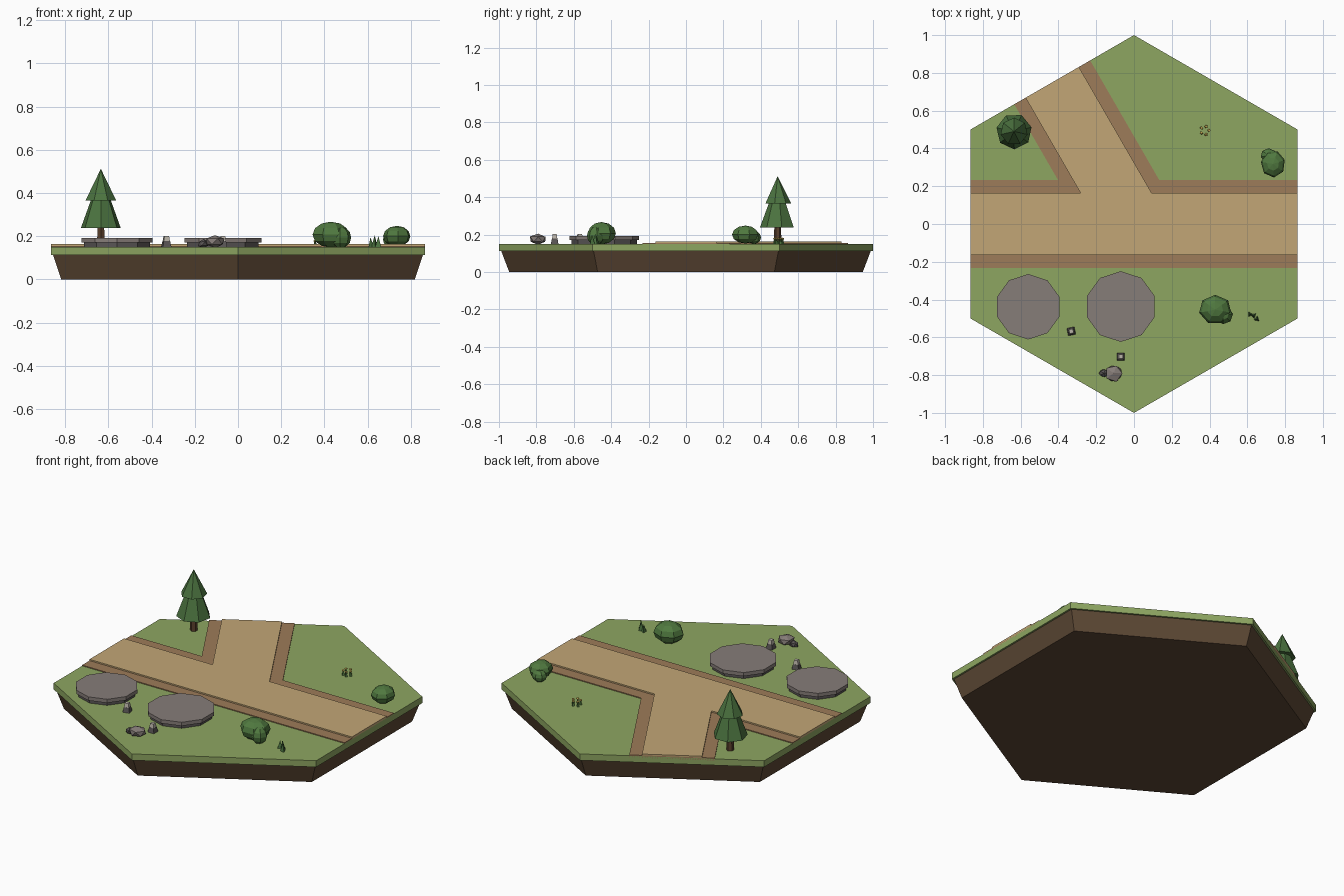
import bpy, bmesh, random
from math import sin, cos, pi, sqrt, radians
from mathutils import Matrix, Vector

if "Cube" in bpy.data.objects:
    bpy.data.objects.remove(bpy.data.objects["Cube"])

random.seed(4)


def mat(name, rgb):
    m = bpy.data.materials.new(name)
    m.diffuse_color = (*rgb, 1)
    m.use_nodes = True
    m.node_tree.nodes["Principled BSDF"].inputs["Base Color"].default_value = m.diffuse_color
    return m


SOIL = mat("soil", (0.11, 0.065, 0.035))
GRASS = mat("grass", (0.27, 0.38, 0.12))
PATH = mat("path", (0.54, 0.38, 0.18))
EDGE = mat("path_edge", (0.34, 0.20, 0.10))
STONE = mat("stone", (0.24, 0.205, 0.19))
DARK = mat("dark_stone", (0.10, 0.09, 0.09))
PALE = mat("pale_stone", (0.50, 0.46, 0.40))
LEAF = mat("leaf", (0.08, 0.19, 0.05))
PINE = mat("pine", (0.07, 0.17, 0.05))
BARK = mat("bark", (0.10, 0.05, 0.025))
YELLOW = mat("yellow", (0.65, 0.48, 0.10))
TOP = 0.15  # grass level


def add(name, bm, material):
    bmesh.ops.recalc_face_normals(bm, faces=bm.faces[:])
    me = bpy.data.meshes.new(name)
    bm.to_mesh(me)
    bm.free()
    me.materials.append(material)
    ob = bpy.data.objects.new(name, me)
    bpy.context.collection.objects.link(ob)
    return ob


def frustum(name, material, x, y, n, r0, r1, z0, z1, rot=90):
    """Upright n-sided prism, frustum or (r1 = 0) cone; rot is the first corner's angle."""
    bm = bmesh.new()
    ring = lambda r, z: [bm.verts.new((x + r * cos(radians(rot) + 2 * pi * i / n),
                                       y + r * sin(radians(rot) + 2 * pi * i / n), z)) for i in range(n)]
    low = ring(r0, z0)
    bm.faces.new(low)
    if r1:
        high = ring(r1, z1)
        bm.faces.new(high)
    else:
        high = [bm.verts.new((x, y, z1))] * n
    for i in range(n):
        j = (i + 1) % n
        bm.faces.new((low[i], low[j], high[j], high[i]) if r1 else (low[i], low[j], high[0]))
    return add(name, bm, material)


def fork(name, material, w, z0, z1):
    """Straight road of half-width w with a branch running to the back-left side."""
    h = sqrt(3) / 2
    end = Vector((-h / 2, h * h))
    n = Vector((h, 0.5)) * w
    pts = [(-h, -w), (h, -w), (h, w), (w / sqrt(3), w), end + n, end - n, (-w * sqrt(3), w), (-h, w)]
    bm = bmesh.new()
    f = bm.faces.new([bm.verts.new((p[0], p[1], z0)) for p in pts])
    ext = bmesh.ops.extrude_face_region(bm, geom=[f], use_keep_orig=True)
    for v in ext["geom"]:
        if isinstance(v, bmesh.types.BMVert):
            v.co.z = z1
    return add(name, bm, material)


def blob(name, material, loc, size, rot=0):
    """Low-poly bush lobe."""
    bm = bmesh.new()
    bmesh.ops.create_uvsphere(bm, u_segments=7, v_segments=6, radius=1,
                              matrix=Matrix.LocRotScale(Vector(loc), None, Vector(size))
                              @ Matrix.Rotation(radians(rot), 4, 'Z'))
    return add(name, bm, material)


def rock(name, material, loc, size):
    bm = bmesh.new()
    bmesh.ops.create_icosphere(bm, subdivisions=1, radius=1)
    for v in bm.verts:
        v.co *= random.uniform(0.9, 1.1)
        v.co = Vector(loc) + v.co * Vector(size)
    return add(name, bm, material)


# Hexagonal tile
frustum("soil_base", SOIL, 0, 0, 6, 0.945, 0.988, 0, 0.112)
frustum("grass_slab", GRASS, 0, 0, 6, 1, 1, 0.112, TOP)

# Road with raised bed and borders
fork("road_border", EDGE, 0.232, 0.14, 0.155)
fork("road_surface", PATH, 0.163, 0.145, 0.163)

# Stone platforms: narrow footing under a wider slab
for i, (x, y, r) in enumerate([(-0.56, -0.438, 0.173), (-0.07, -0.437, 0.187)]):
    frustum(f"platform_footing_{i}", DARK, x, y, 10, r * 0.93, r * 0.93, TOP - 0.002, 0.17)
    frustum(f"platform_slab_{i}", STONE, x, y, 10, r, r, 0.17, 0.192)

# Pine tree
tx, ty = -0.635, 0.49
frustum("pine_trunk", BARK, tx, ty, 6, 0.021, 0.017, TOP - 0.002, 0.26)
frustum("pine_lower_tier", PINE, tx, ty, 7, 0.095, 0.035, 0.237, 0.40, 65)
frustum("pine_upper_tier", PINE, tx, ty, 7, 0.073, 0, 0.365, 0.512, 90)

# Bushes
blob("front_bush", LEAF, (0.43, -0.453, 0.207), (0.087, 0.078, 0.06))
blob("front_bush_lobe", LEAF, (0.476, -0.482, 0.194), (0.048, 0.048, 0.05), 20)
blob("back_bush", LEAF, (0.736, 0.318, 0.2), (0.065, 0.072, 0.048), 30)
blob("back_bush_lobe", LEAF, (0.713, 0.363, 0.184), (0.043, 0.038, 0.036))

# Rocks
rock("large_rock", STONE, (-0.107, -0.79, 0.175), (0.05, 0.048, 0.031))
rock("small_rock", DARK, (-0.16, -0.79, 0.165), (0.027, 0.022, 0.021))

# Marker posts
for i, (x, y) in enumerate([(-0.332, -0.568), (-0.07, -0.702)]):
    frustum(f"marker_base_{i}", DARK, x, y, 4, 0.029, 0.021, TOP - 0.002, 0.178, 45 + 12 * (1 - i))
    frustum(f"marker_cap_{i}", PALE, x, y, 4, 0.02, 0.015, 0.178, 0.202, 45 + 12 * (1 - i))

# Grass tuft
for i, (x, y, h) in enumerate([(0.613, -0.478, 0.045), (0.633, -0.485, 0.055), (0.65, -0.503, 0.05)]):
    frustum(f"grass_blade_{i}", PINE, x, y, 3, 0.017, 0, TOP - 0.002, TOP + h, 40 * i)

# Flower patch
for i in range(5):
    x, y = 0.375 + 0.022 * cos(i * 2 * pi / 5), 0.495 + 0.022 * sin(i * 2 * pi / 5)
    frustum(f"flower_stem_{i}", LEAF, x, y, 4, 0.009, 0.004, TOP - 0.002, 0.174)
    rock(f"flower_head_{i}", YELLOW, (x, y, 0.178), (0.009, 0.009, 0.006))
